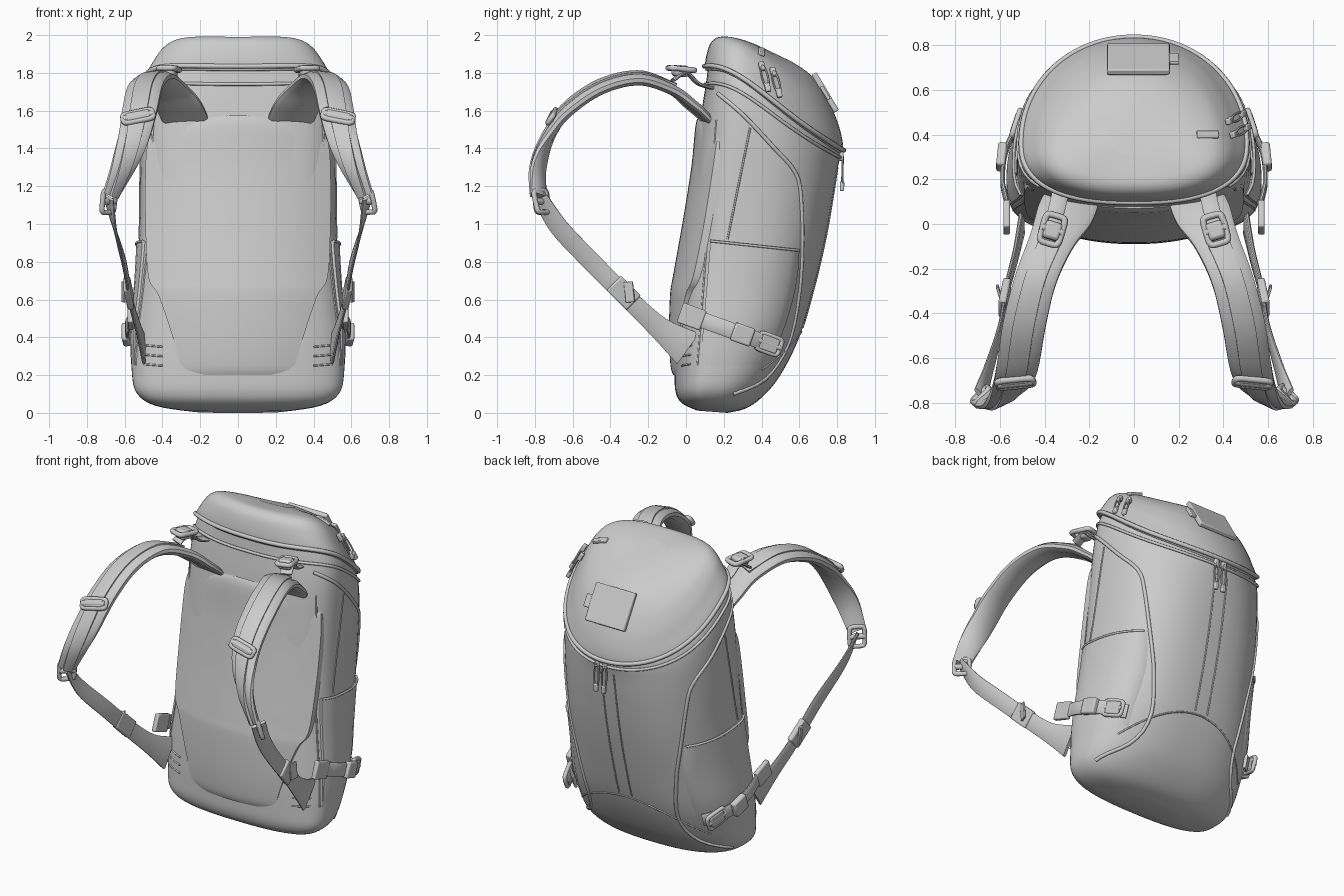
import bpy, bmesh, math
from mathutils import Vector
from mathutils.bvhtree import BVHTree

if "Cube" in bpy.data.objects:
    bpy.data.objects.remove(bpy.data.objects["Cube"])

fabric = bpy.data.materials.new("grey fabric")
fabric.diffuse_color = (0.6, 0.6, 0.6, 1)
fabric.use_nodes = True
fabric.node_tree.nodes["Principled BSDF"].inputs["Base Color"].default_value = fabric.diffuse_color


def obj(name, verts, faces, angle=50):
    me = bpy.data.meshes.new(name)
    me.from_pydata([tuple(v) for v in verts], [], faces)
    bm = bmesh.new()
    bm.from_mesh(me)
    bmesh.ops.recalc_face_normals(bm, faces=bm.faces)
    bm.to_mesh(me)
    bm.free()
    me.materials.append(fabric)
    o = bpy.data.objects.new(name, me)
    bpy.context.collection.objects.link(o)
    bpy.ops.object.select_all(action='DESELECT')
    o.select_set(True)
    bpy.context.view_layer.objects.active = o
    bpy.ops.object.shade_smooth_by_angle(angle=math.radians(angle))
    return o


def spline(keys, steps):
    """Catmull-Rom through tuples of any length."""
    out = []
    for i in range(len(keys) - 1):
        a, b, c, d = (keys[min(max(j, 0), len(keys) - 1)] for j in (i - 1, i, i + 1, i + 2))
        for s in range(steps):
            t = s / steps
            out.append(tuple(0.5 * (2*q + (r-p)*t + (2*p-5*q+4*r-s4)*t*t + (3*q-p-3*r+s4)*t**3)
                             for p, q, r, s4 in zip(a, b, c, d)))
    return out + [tuple(keys[-1])]


def skin(name, rings, closed=False, angle=50):
    n, m = len(rings[0]), len(rings)
    faces = [(i*n + j, i*n + (j+1) % n, (i+1) % m*n + (j+1) % n, (i+1) % m*n + j)
             for i in range(m if closed else m - 1) for j in range(n)]
    if not closed:
        faces += [tuple(range(n)), tuple(range((m-1)*n, m*n))]
    return obj(name, [v for r in rings for v in r], faces, angle)


def tube(name, pts, r, closed=False, n=8):
    pts = [Vector(p) for p in pts]
    rings, m = [], len(pts)
    u = None
    for i, p in enumerate(pts):
        a, b = (pts[i-1], pts[(i+1) % m]) if closed else (pts[max(i-1, 0)], pts[min(i+1, m-1)])
        t = (b - a).normalized()
        u = (u - t*u.dot(t)).normalized() if u else t.orthogonal().normalized()
        w = t.cross(u)
        rings.append([p + r*(math.cos(k*math.tau/n)*u + math.sin(k*math.tau/n)*w) for k in range(n)])
    return skin(name, rings, closed)


def band(name, keys, steps=6, rim=0.35):
    """Strap: keys are (centre xyz, width axis xyz, width, thickness)."""
    pts = spline(keys, steps)
    rings = []
    for i, k in enumerate(pts):
        p = Vector(k[:3])
        t = Vector(pts[min(i+1, len(pts)-1)][:3]) - Vector(pts[max(i-1, 0)][:3])
        a = Vector(k[3:6])
        a = (a - t*a.dot(t)/t.dot(t)).normalized()
        nrm = t.cross(a).normalized()
        w, h = k[6]/2, k[7]/2
        e = h*rim
        rings.append([p + a*x + nrm*y for x, y in ((-w, -e), (-w+h, -h), (w-h, -h), (w, -e),
                                                   (w, e), (w-h, h), (-w+h, h), (-w, e))])
    return skin(name, rings, angle=40)


def frame_buckle(name, c, ax, ay, w, h, r=0.014):
    """Rounded rectangular loop with a middle bar."""
    c, ax, ay = Vector(c), Vector(ax).normalized(), Vector(ay)
    ay = (ay - ax*ay.dot(ax)).normalized()
    pts = [c + ax*w/2*math.copysign(abs(math.cos(t))**0.35, math.cos(t))
           + ay*h/2*math.copysign(abs(math.sin(t))**0.35, math.sin(t))
           for t in (k*math.tau/24 + 0.01 for k in range(24))]
    tube(name, pts, r, True)
    tube(name + "_bar", [c - ax*w/2, c + ax*w/2], r*1.3)


def slab(name, c, ax, ay, w, h, d):
    c, ax, ay = Vector(c), Vector(ax).normalized(), Vector(ay)
    ay = (ay - ax*ay.dot(ax)).normalized()
    n = ax.cross(ay)
    o = obj(name, [c + ax*x*w/2 + ay*y*h/2 + n*z*d/2 for z in (-1, 1)
                   for x, y in ((-1, -1), (1, -1), (1, 1), (-1, 1))],
            [(0, 1, 2, 3), (4, 5, 6, 7), (0, 1, 5, 4), (1, 2, 6, 5), (2, 3, 7, 6), (3, 0, 4, 7)])
    b = o.modifiers.new("round", 'BEVEL')
    b.width, b.segments = min(w, h, d)*0.25, 2
    return o


# Bag rings: front y, front z, back y, back z, half width, upward bow, front and back squareness
body_keys = [(.06, .012, .22, 0, .24, 0, 2.5, 2.5), (-.02, .05, .32, .025, .44, 0, 2.5, 2.5),
             (-.055, .11, .41, .09, .535, 0, 2.6, 2.5), (-.06, .22, .5, .2, .562, 0, 2.6, 2.5),
             (-.055, .42, .6, .4, .562, 0, 2.6, 2.5), (-.03, .7, .675, .65, .537, 0, 2.6, 2.5),
             (.01, 1, .735, .9, .522, .01, 2.7, 2.5), (.045, 1.3, .775, 1.12, .518, .03, 2.8, 2.4),
             (.08, 1.58, .80, 1.28, .515, .05, 2.8, 2.25), (.105, 1.74, .815, 1.35, .505, .06, 2.6, 2.1),
             (.115, 1.82, .815, 1.385, .485, .06, 2.5, 2.05)]
lid_keys = [(.115, 1.81, .815, 1.37, .475, .06, 2.5, 2.05), (.1, 1.835, .832, 1.39, .5, .06, 2.5, 2.05),
            (.112, 1.91, .825, 1.46, .46, .06, 2.5, 2.05), (.135, 1.965, .795, 1.56, .415, .055, 2.5, 2.1),
            (.175, 1.99, .74, 1.68, .355, .04, 2.5, 2.1), (.23, 1.985, .665, 1.785, .25, .025, 2.5, 2.1),
            (.31, 1.965, .56, 1.86, .11, .01, 2.4, 2.1)]


def ring(k, grow=0.0, n=72):
    yf, zf, yb, zb, w, bow, nf, nb = k
    out = []
    for i in range(n):
        a = math.tau*i/n
        e = 2/nb if math.sin(a) > 0 else 2/nf
        x = math.copysign(abs(math.cos(a))**e, math.cos(a))
        s = math.copysign(abs(math.sin(a))**e, math.sin(a))
        t = .36 + (s*.64 if s > 0 else s*.36)
        lift = bow*9.48*t*(1-t)**3
        out.append(Vector((x*(w+grow), yf + (yb-yf)*t + s*grow, zf + (zb-zf)*t + lift)))
    return out


body = skin("bag_body", [ring(k) for k in spline(body_keys, 5)])
lid = skin("lid", [ring(k) for k in spline(lid_keys, 5)])
trees = []
for o in (body, lid):
    trees.append(BVHTree.FromPolygons([v.co for v in o.data.vertices], [p.vertices for p in o.data.polygons]))


def hit(origin, direction):
    hits = [t.ray_cast(Vector(origin), Vector(direction)) for t in trees]
    hits = [h for h in hits if h[0]]
    return min(hits, key=lambda h: h[3])[0] if hits else Vector(origin)*0.25


def on_side(s, y, z, off=0.0, ymin=-1):
    p = hit((s*2, max(y, ymin), z), (-s, 0, 0))
    return Vector((p.x + s*off, y, z))


# Seam piping and zip around the lid
for k, g, r in ((lid_keys[1], .003, .013), (body_keys[9], .004, .009), (body_keys[10], .004, .01)):
    tube("lid_piping", ring(k, g), r, True)

# Padded back panel, bowed across, with arched top and tapering foot
rows = spline([(.2, .27, -.068, 0), (.25, .3, -.082, 0), (.4, .345, -.09, 0), (.62, .42, -.085, 0), (.72, .475, -.07, 0),
               (1, .49, -.02, 0), (1.3, .49, .028, 0), (1.42, .48, .05, .1), (1.46, .47, .07, .115)], 4)
rings = []
for z, w, y, arch in rows:
    xs = [j/10 for j in range(-10, 11)]
    bend = .11*(w/.48)**2.2
    rings.append([Vector((x*w, y + bend*abs(x)**2.2, z + arch*(1 - x*x))) for x in xs]
                 + [Vector((x*w, y + .04 + bend, z + arch*(1 - x*x))) for x in reversed(xs)])
skin("back_panel", rings)

# Rear face: twin stitched pleats and the bottom seam
for s in (-1, 1):
    tube("rear_pleat", [hit((s*.045, 2, 1.3 - .85*i/14), (0, -1, 0)) for i in range(15)], .005)
tube("bottom_seam", [hit((.46*i/12, 2, .43 - .2*abs(i/12)**2), (0, -1, 0)) for i in range(-12, 13)], .005)

# Label plate on the lid
p, q = hit((.02, .665, 3), (0, 0, -1)), hit((.02, .785, 3), (0, 0, -1))
slab("label_plate", (p + q)/2 + Vector((0, .012, .012)), (1, 0, 0), q - p, .28, (q - p).length, .03)
slab("label_tab", (p + q)/2 + Vector((.155, .012, .01)), (1, 0, 0), q - p, .05, .08, .02)

for s in (-1, 1):
    # Curved side seam where the rear cover meets the side
    path = spline([(.17, 1.69), (.3, 1.58), (.46, 1.41), (.58, 1.27), (.61, 1.12), (.615, .85), (.595, .6),
                   (.54, .36), (.42, .18), (.25, .1)], 4)
    tube("side_seam", [on_side(s, y, z) for y, z in path], .011)
    # Side pocket sheet with hem, hugging the bag and fading out at the foot
    cols, grid = 10, []
    for i in range(13):
        z = .2 + .71*i/12
        y0, y1 = .07 + .06*i/12, .42 + .18*math.sin(math.pi/2*i/12)
        grid.append([on_side(s, y0 + (y1-y0)*j/cols, z - .05*(j/cols)*(i/12), .016*min(1, i/5) - .002)
                     for j in range(cols+1)])
    skin("side_pocket", [r + [v - Vector((s*.04, 0, 0)) for v in reversed(r)] for r in grid])
    tube("pocket_hem", grid[-1], .007)
    # Vertical side seams
    tube("side_stitch", [on_side(s, .22 + .12*i/10, .92 + .59*i/10) for i in range(11)], .005)
    tube("front_stitch", [on_side(s, .06 + .1*i/14, .25 + 1.3*i/14) for i in range(15)], .005)

    # Compression strap and its clip
    keys = []
    for i in range(9):
        y, z = -.02 + .5*i/8, .53 - .18*i/8
        keys.append((*on_side(s, y, z, .028, .11), 0, .3, 1, .085, .02))
    band("compression_strap", keys, 2)
    slab("strap_patch", on_side(s, .03, .51, .03, .11), (0, .94, -.34), (0, .34, .94), .13, .11, .03)
    slab("clip_body", on_side(s, .3, .415, .04), (-s*.1, .94, -.34), (0, .34, .94), .11, .1, .04)
    c = on_side(s, .44, .365, .05)
    frame_buckle("clip_loop", c, (-s*.3, .92, -.34), (0, .34, .94), .13, .09, .013)
    slab("clip_end", c, (-s*.3, .92, -.34), (0, .34, .94), .1, .08, .03)

    # Padded shoulder strap with raised centre webbing
    pad = [(.27, .13, 1.53, 1, 0, .15, .24, .03), (.31, .04, 1.62, 1, 0, .15, .25, .045), (.37, -.08, 1.715, 1, 0, 0, .2, .055),
           (.44, -.25, 1.77, 1, -.1, -.1, .185, .06), (.49, -.45, 1.725, 1, -.1, -.2, .19, .06),
           (.52, -.63, 1.6, 1, -.1, -.25, .185, .06), (.555, -.73, 1.45, 1, -.2, -.2, .16, .055),
           (.61, -.78, 1.3, 1, -.5, 0, .135, .05), (.675, -.78, 1.15, 1, -.9, 0, .11, .04)]
    pad = [(s*k[0], *k[1:3], s*k[3], *k[4:]) for k in pad]
    band("shoulder_strap", pad)
    raised = []
    for i, k in enumerate(pad[2:], 2):
        t = Vector(pad[min(i+1, 8)][:3]) - Vector(pad[i-1][:3])
        n = Vector(k[3:6]).cross(t).normalized()*-s
        n = n if n.dot(Vector((0, -.5, .5))) > 0 else -n
        raised.append((*(Vector(k[:3]) + n*.03), *k[3:6], k[6]*.5, .02))
    band("strap_webbing", raised, rim=.8)
    # Strap buckles
    frame_buckle("chest_buckle", (s*.53, -.71, 1.57), (s, -.1, -.2), (.15, -.5, -.8), .16, .055, .015)
    slab("chest_slider", (s*.53, -.705, 1.57), (s, -.1, -.2), (.15, -.5, -.8), .13, .05, .04)
    frame_buckle("lower_buckle", (s*.685, -.765, 1.12), (s*.6, -.6, 0), (.1, .3, -1), .09, .12, .014)
    # Lower webbing to the bag foot
    low = [(.685, -.77, 1.14, .5, .6, .4, .09, .018), (.655, -.67, .98, .2, .7, .6, .1, .016),
           (.6, -.48, .78, 0, .7, .7, .1, .016), (.57, -.3, .6, 0, .7, .7, .1, .016),
           (.53, -.14, .45, 0, .7, .7, .12, .018), (.5, .01, .34, 0, .7, .7, .2, .02)]
    band("lower_webbing", [(s*k[0], *k[1:3], s*k[3], *k[4:]) for k in low])
    slab("webbing_stop", (s*.578, -.33, .635), (-s*.15, .7, -.7), (0, .7, .7), .15, .11, .035)
    slab("webbing_tail", (s*.605, -.3, .64), (0, .1, -1), (s*.3, 1, 0), .11, .05, .012)
    # Load lifter strap and buckle
    band("load_lifter", [(s*.32, .18, 1.71, s, .2, 0, .075, .016), (s*.345, .07, 1.74, s, .2, 0, .075, .016),
                         (s*.365, .0, 1.8, s, .2, 0, .075, .016), (s*.39, -.07, 1.76, s, .2, 0, .075, .016)])
    frame_buckle("lifter_buckle", (s*.365, -.025, 1.82), (s, .3, 0), (-.3*s, 1, -.1), .09, .13, .015)
    slab("lifter_slider", (s*.365, -.03, 1.81), (s, .3, 0), (-.3*s, 1, -.1), .08, .08, .06)
    # Foot stitching on the back panel corners
    for z in (.25, .3, .35):
        tube("foot_stitch", [hit((s*(.4 + .1*i/4), -2, z + .002*i), (0, 1, 0)) for i in range(5)], .005)


# Zip pulls: a slider with a hanging cord loop
def zip_pull(top, down, out, length):
    top, down, out = Vector(top), Vector(down).normalized(), Vector(out).normalized()
    side = down.cross(out)
    slab("zip_slider", top + out*.012, down, side, .05, .03, .025)
    pts = [top + out*.02 + down*length*(.5 - .5*math.cos(a)) + side*.016*math.sin(a)
           for a in (k*math.tau/20 for k in range(20))]
    tube("zip_cord", pts, .006, True, 6)
    slab("zip_toggle", top + out*.02 + down*length, down, side, .05, .028, .022)


for x in (0, .055):
    zip_pull((x, .81, 1.36), (.05, -.02, -1), (0, 1, 0), .16)
for y in (.4, .46):
    zip_pull(on_side(1, y, 1.83 - (y-.4)*.5, .01), (.45, .25, -1), (1, .2, .5), .13)
p = hit((.33, .4, 3), (0, 0, -1))
slab("lid_pull", p + Vector((0, 0, .004)), (1, 0, -.3), (0, 1, -.3), .1, .035, .02)
